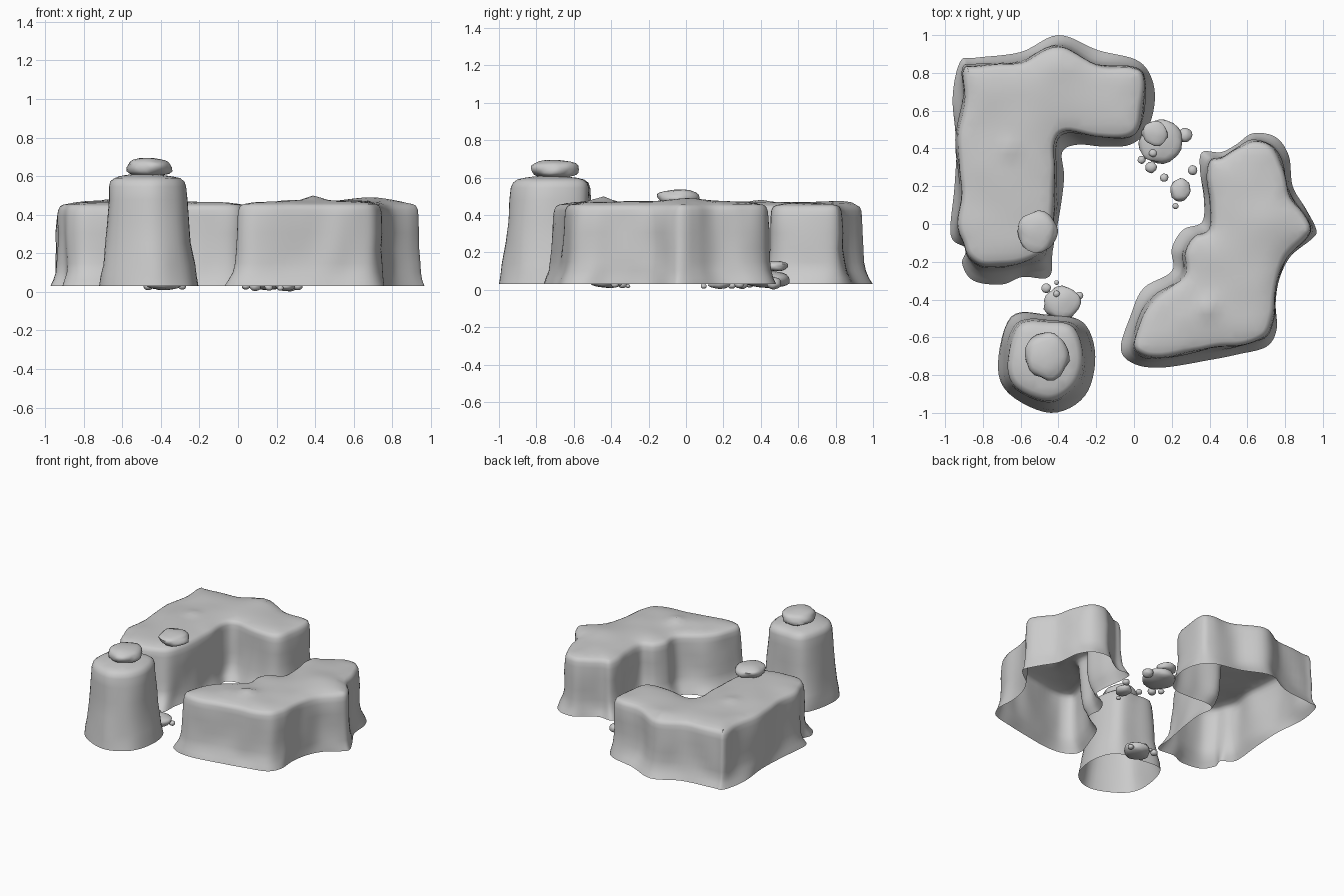
import bpy, bmesh, math, random
from mathutils import Vector, noise, geometry

if "Cube" in bpy.data.objects:
    bpy.data.objects.remove(bpy.data.objects["Cube"])

random.seed(4)
BASE_Z = 0.03


def spline(pts, n=6):
    """Closed Catmull-Rom curve through 2D points."""
    out, m = [], len(pts)
    for i in range(m):
        a, b, c, d = (Vector(pts[(i + k) % m]) for k in (-1, 0, 1, 2))
        for k in range(n):
            t = k / n
            out.append(0.5 * (2 * b + (c - a) * t + (2 * a - 5 * b + 4 * c - d) * t * t
                              + (3 * b - a - 3 * c + d) * t ** 3))
    return out


def finish(name, bm, angle=50):
    bmesh.ops.recalc_face_normals(bm, faces=bm.faces)
    me = bpy.data.meshes.new(name)
    bm.to_mesh(me)
    bm.free()
    ob = bpy.data.objects.new(name, me)
    bpy.context.collection.objects.link(ob)
    bpy.ops.object.select_all(action='DESELECT')
    bpy.context.view_layer.objects.active = ob
    ob.select_set(True)
    bpy.ops.object.shade_smooth_by_angle(angle=math.radians(angle))
    return ob


def cliff(name, pairs, rim_z, profile, dome, bumps=()):
    """Open-bottomed cliff. pairs: (foot x, y, top x, y); profile: (height, blend, inset)."""
    foot = spline([p[:2] for p in pairs])
    top = spline([p[2:] for p in pairs])
    n = len(top)
    bm = bmesh.new()
    rings = []
    for h, blend, inset in profile:
        ring = []
        for i in range(n):
            tan = (top[(i + 2) % n] - top[i - 2]).normalized()
            nrm = Vector((tan.y, -tan.x))          # outward (outlines run counter-clockwise)
            p = foot[i].lerp(top[i], blend)
            z = BASE_Z + (rim_z - BASE_Z) * h
            wob = noise.noise(Vector((p.x * 6, p.y * 6, z * 7))) * 0.012 * (h > 0)
            p = p + nrm * (wob - inset)
            ring.append(bm.verts.new((p.x, p.y, z)))
        rings.append(ring)
    for a, b in zip(rings, rings[1:]):
        for i in range(n):
            j = (i + 1) % n
            bm.faces.new((a[i], a[j], b[j], b[i]))
    # domed plateau: rim plus an interior grid, triangulated
    rim = [v.co.xy for v in rings[-1]]
    pts = list(rim)
    step = 0.04
    x0, x1 = min(p.x for p in rim), max(p.x for p in rim)
    y0, y1 = min(p.y for p in rim), max(p.y for p in rim)
    for i in range(int((x1 - x0) / step) + 1):
        for j in range(int((y1 - y0) / step) + 1):
            q = Vector((x0 + (i + 0.5 * (j % 2)) * step, y0 + j * step))
            if min((q - r).length for r in rim) > 0.02:
                pts.append(q)
    res = geometry.delaunay_2d_cdt(pts, [], [list(range(n))], 1, 1e-6)
    verts = {}

    def vert(i):
        if i not in verts:
            orig = [o for o in res[3][i] if o < n]
            if orig:
                verts[i] = rings[-1][orig[0]]
            else:
                q = res[0][i]
                d = min((q - r).length for r in rim)
                z = rim_z + dome * (1 - math.exp(-d / 0.06))
                z += 0.008 * noise.noise(Vector((q.x * 5, q.y * 5, 3))) * min(1, d / 0.06)
                for bx, by, r, hh in bumps:
                    z += hh * math.exp(-((q.x - bx) ** 2 + (q.y - by) ** 2) / r ** 2)
                verts[i] = bm.verts.new((q.x, q.y, z))
        return verts[i]

    for f in res[2]:
        vs = [vert(i) for i in f]
        if len(set(vs)) == 3 and not bm.faces.get(vs):
            bm.faces.new(vs)
    return finish(name, bm)


def rock(name, x, y, z, rx, ry, rz, rough=0.12, power=0.75):
    """Rounded, slightly flattened boulder."""
    bm = bmesh.new()
    bmesh.ops.create_icosphere(bm, subdivisions=3, radius=1)
    off = Vector((random.random() * 20, random.random() * 20, 0))
    for v in bm.verts:
        c = v.co.copy()
        k = 1 + rough * noise.noise(c * 1.5 + off) * 1.5
        flat = math.copysign(abs(c.z) ** power, c.z)
        v.co = (x + c.x * rx * k, y + c.y * ry * k, z + flat * rz * (1 + 0.4 * (k - 1)))
    return finish(name, bm)


wall = [(0, 0, 0), (0.08, 0.3, 0), (0.17, 0.6, 0), (0.28, 0.75, 0), (0.45, 0.83, 0), (0.65, 0.9, 0),
        (0.85, 0.97, 0), (0.93, 1, 0.002), (0.98, 1, 0.012), (1, 1, 0.028)]

# L-shaped mesa
l_pairs = [(-.92, .86, -.90, .82), (-.96, .67, -.90, .67), (-.94, .42, -.94, .45), (-.95, .2, -.91, .2),
           (-.97, -.06, -.93, 0), (-.89, -.13, -.90, -.10), (-.91, -.21, -.87, -.17), (-.85, -.30, -.80, -.22),
           (-.70, -.32, -.69, -.22), (-.59, -.28, -.58, -.20), (-.45, -.28, -.49, -.15), (-.43, -.14, -.44, -.04),
           (-.39, .08, -.42, .12), (-.37, .25, -.42, .28), (-.38, .38, -.42, .43), (-.30, .42, -.36, .49),
           (-.16, .41, -.19, .46), (-.02, .42, -.04, .46), (.07, .50, .03, .52), (.11, .65, .05, .65),
           (.09, .78, .05, .79), (.01, .87, -.02, .83), (-.19, .92, -.20, .84), (-.40, 1.0, -.40, .94),
           (-.60, .91, -.60, .86), (-.84, .88, -.83, .835)]
cliff("l_shaped_mesa", l_pairs, 0.452, wall, 0.017, [(-.66, .40, .05, .015), (-.4, .85, .1, .012)])

# Stepped mesa on the right
r_pairs = [(-.07, -.66, .00, -.64), (.0, -.74, .05, -.70), (.15, -.76, .15, -.705), (.4, -.72, .4, -.66),
           (.55, -.69, .55, -.64), (.70, -.65, .69, -.60), (.755, -.56, .735, -.5), (.75, -.42, .75, -.38),
           (.77, -.29, .77, -.28), (.83, -.17, .81, -.17), (.94, -.08, .90, -.08), (.965, -.03, .93, -.02),
           (.91, .08, .89, .06), (.84, .2, .82, .16), (.82, .36, .79, .30), (.75, .46, .73, .41),
           (.63, .48, .63, .44), (.54, .42, .55, .40), (.46, .38, .47, .35), (.36, .38, .41, .33),
           (.35, .28, .39, .24), (.37, .13, .41, .11), (.36, .01, .40, -.03), (.26, -.03, .32, -.07),
           (.20, -.13, .27, -.15), (.20, -.25, .26, -.28), (.05, -.34, .11, -.39), (-.02, -.49, .03, -.52)]
cliff("stepped_mesa", r_pairs, 0.455, wall, 0.018,
      [(.39, -.44, .05, .025), (.68, .02, .16, .016), (.25, -.5, .06, .008)])

# Tower with a cap stone
t_pairs = [(-.65, -.49, -.61, -.54), (-.72, -.74, -.665, -.71), (-.66, -.90, -.63, -.86), (-.44, -1.0, -.46, -.93),
           (-.26, -.91, -.32, -.87), (-.205, -.70, -.27, -.71), (-.27, -.52, -.32, -.55), (-.46, -.48, -.46, -.52)]
tower_wall = [(0, 0, 0), (.1, .17, 0), (.2, .32, 0), (.4, .56, 0), (.6, .72, 0), (.8, .87, 0),
              (.92, .97, 0), (.97, 1, .008), (1, 1, .03)]
cliff("tower", t_pairs, 0.59, tower_wall, 0.02)
rock("tower_cap_stone", -.46, -.70, .645, .115, .125, .052)
rock("mesa_boulder", -.51, -.04, .495, .105, .108, .042)

# Rubble: x, y, z, rx, ry, rz
rubble = [(.14, .435, .055, .11, .12, .045), (.11, .48, .127, .068, .065, .028),
          (.245, .18, .035, .052, .06, .03), (-.38, -.42, .05, .095, .09, .04)]
for i, r in enumerate(rubble):
    rock(f"rubble_{i + 1}", *r)

# Pebbles: x, y, z, radius
pebbles = [(.27, .47, .035, .038), (.04, .34, .03, .021), (.09, .30, .03, .03), (.10, .375, .09, .021),
           (.16, .245, .025, .022), (.31, .285, .03, .025), (.22, .095, .02, .016), (-.465, -.34, .03, .025),
           (-.41, -.31, .02, .012), (-.41, -.37, .08, .017), (-.29, -.38, .03, .021)]
for i, (x, y, z, r) in enumerate(pebbles):
    rock(f"pebble_{i + 1}", x, y, z, r, r, r * 0.85, 0.08, 0.9)
